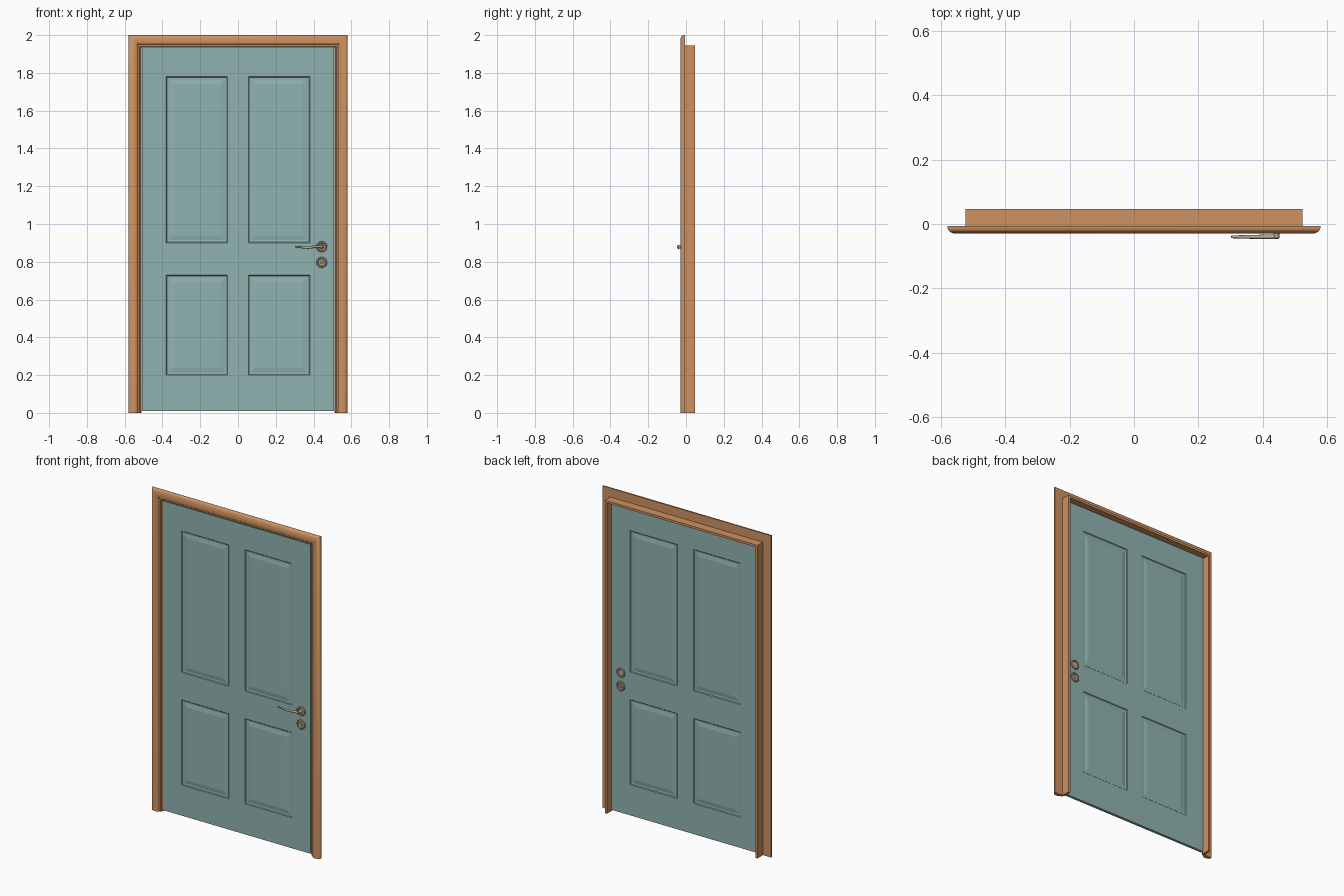
import bpy, bmesh, math

if "Cube" in bpy.data.objects:
    bpy.data.objects.remove(bpy.data.objects["Cube"])


def material(name, rgb):
    m = bpy.data.materials.new(name)
    m.diffuse_color = (*rgb, 1)
    m.use_nodes = True
    m.node_tree.nodes["Principled BSDF"].inputs["Base Color"].default_value = m.diffuse_color
    return m


WOOD = material("warm_wood", (0.62, 0.29, 0.12))
PAINT = material("teal_paint", (0.28, 0.45, 0.44))
METAL = material("brushed_metal", (0.48, 0.38, 0.29))


def finish(name, bm, mat, angle=None):
    bmesh.ops.recalc_face_normals(bm, faces=bm.faces[:])
    me = bpy.data.meshes.new(name)
    bm.to_mesh(me)
    bm.free()
    me.materials.append(mat)
    ob = bpy.data.objects.new(name, me)
    bpy.context.collection.objects.link(ob)
    if angle:
        bpy.ops.object.select_all(action='DESELECT')
        ob.select_set(True)
        bpy.context.view_layer.objects.active = ob
        bpy.ops.object.shade_smooth_by_angle(angle=math.radians(angle))
    return ob


def surround(name, profile, angle=None):
    """Mitred sweep of an (outward offset, y) profile up, across and down."""
    bm = bmesh.new()
    rings = [[bm.verts.new((s * u, y, z + u if z else 0)) for u, y in profile]
             for s, z in ((-1, 0), (-1, 1.42), (1, 1.42), (1, 0))]
    n = len(profile)
    for a, b in zip(rings, rings[1:]):
        for i in range(n):
            j = (i + 1) % n
            bm.faces.new((a[i], a[j], b[j], b[i]))
    bm.faces.new(rings[0])
    bm.faces.new(rings[-1])
    return finish(name, bm, WOOD, angle)


def lathe(name, x, z, y, direction, profile, mat=METAL, seg=32):
    """Turn a (radius, height) profile about an axis along y."""
    bm = bmesh.new()
    vs = [bm.verts.new((x + r, y + direction * h, z)) for r, h in profile]
    es = [bm.edges.new(p) for p in zip(vs, vs[1:])]
    bmesh.ops.spin(bm, geom=vs + es, cent=(x, y, z), axis=(0, 1, 0),
                   angle=math.tau, steps=seg)
    bmesh.ops.remove_doubles(bm, verts=bm.verts[:], dist=1e-5)
    return finish(name, bm, mat, 40)


# Moulded casing on the wall face, and the plain jamb behind it
surround("casing", [(.517, -.006), (.517, -.014), (.521, -.018), (.530, -.019),
                    (.533, -.025), (.540, -.029), (.550, -.030), (.562, -.029),
                    (.572, -.025), (.578, -.019), (.58, -.013), (.58, -.006)], 35)
surround("jamb", [(.511, -.006), (.511, .047), (.525, .047), (.525, -.006)])

# Door leaf: a grid on both faces whose panel cells become raised panels
FRONT, BACK = -.011, .006
xs = [-.507, -.38, -.055, .055, .38, .507]
zs = [.01, .20, .73, .90, 1.78, 1.932]
bm = bmesh.new()
grid = {(i, j, y): bm.verts.new((x, y, z)) for i, x in enumerate(xs)
        for j, z in enumerate(zs) for y in (FRONT, BACK)}
panels = []
for y in (FRONT, BACK):
    for i in range(5):
        for j in range(5):
            f = bm.faces.new([grid[i + a, j + b, y] for a, b in
                              ((0, 0), (1, 0), (1, 1), (0, 1))])
            if i in (1, 3) and j in (1, 3):
                panels.append(f)
for k in range(5):
    for e in (0, 5):
        bm.faces.new((grid[k, e, FRONT], grid[k + 1, e, FRONT],
                      grid[k + 1, e, BACK], grid[k, e, BACK]))
        bm.faces.new((grid[e, k, FRONT], grid[e, k + 1, FRONT],
                      grid[e, k + 1, BACK], grid[e, k, BACK]))
bmesh.ops.recalc_face_normals(bm, faces=bm.faces[:])
for f in panels:
    for width, depth in ((.004, -.004), (.010, -.001), (.024, .004)):
        bmesh.ops.inset_region(bm, faces=[f], thickness=width, depth=depth,
                               use_even_offset=True)
finish("door_leaf", bm, PAINT)

# Round roses on both faces, with the lock barrel in the lower ones
HX, HZ, LZ = .443, .88, .797
rose = [(.029, 0), (.029, .004), (.026, .007), (.021, .007), (.018, .003), (0, .003)]
for side, y, d in (("front", FRONT, -1), ("back", BACK, 1)):
    lathe(side + "_handle_rose", HX, HZ, y, d, rose)
    lathe(side + "_lock_rose", HX, LZ, y, d, rose)
    lathe(side + "_lock_barrel", HX, LZ, y, d,
          [(.009, .002), (.009, .006), (.008, .007), (0, .007)])

# Lever handle: a stem and a gently waved bar on the front
lathe("handle_stem", HX, HZ, FRONT, -1,
      [(.011, .002), (.009, .010), (.009, .032), (.006, .035), (0, .035)])
cu = bpy.data.curves.new("handle_lever", 'CURVE')
cu.dimensions = '3D'
cu.bevel_depth = .007
cu.bevel_resolution = 3
cu.use_fill_caps = True
sp = cu.splines.new('BEZIER')
path = [(HX, HZ, 1), (.415, .881, 1), (.375, .875, .9), (.335, .877, .75), (.303, .881, .6)]
sp.bezier_points.add(len(path) - 1)
for p, (x, z, r) in zip(sp.bezier_points, path):
    p.co = (x, -.040, z)
    p.radius = r
    p.handle_left_type = p.handle_right_type = 'AUTO'
cu.materials.append(METAL)
lever = bpy.data.objects.new("handle_lever", cu)
bpy.context.collection.objects.link(lever)
bpy.ops.object.select_all(action='DESELECT')
lever.select_set(True)
bpy.context.view_layer.objects.active = lever
bpy.ops.object.convert(target='MESH')
bpy.ops.object.shade_smooth_by_angle(angle=math.radians(40))
